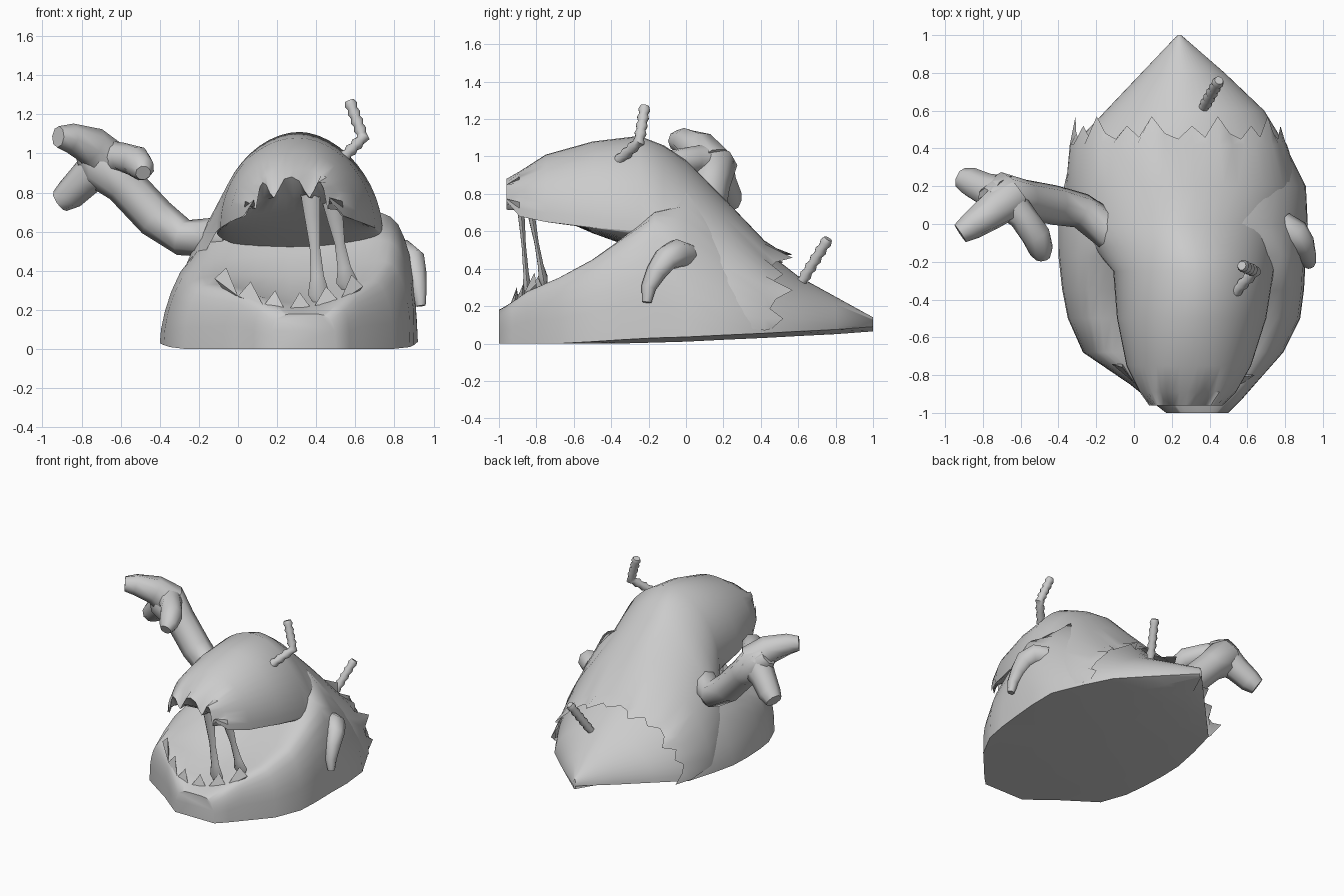
import bpy
import bmesh
from math import sin, cos, pi, radians
from mathutils import Vector

cube = bpy.data.objects.get("Cube")
if cube:
    bpy.data.objects.remove(cube, do_unlink=True)

clay = bpy.data.materials.new("clay_grey")
clay.use_nodes = True
clay.diffuse_color = (0.6, 0.6, 0.6, 1)
clay.node_tree.nodes["Principled BSDF"].inputs["Base Color"].default_value = clay.diffuse_color


def finish(name, bm, angle=50):
    """Turn a bmesh into a smooth shaded object."""
    bmesh.ops.recalc_face_normals(bm, faces=bm.faces)
    mesh = bpy.data.meshes.new(name)
    bm.to_mesh(mesh)
    bm.free()
    mesh.materials.append(clay)
    obj = bpy.data.objects.new(name, mesh)
    bpy.context.collection.objects.link(obj)
    bpy.ops.object.select_all(action='DESELECT')
    bpy.context.view_layer.objects.active = obj
    obj.select_set(True)
    bpy.ops.object.shade_smooth_by_angle(angle=radians(angle))


def loft(bm, rings, closed, caps):
    """Join neighbouring rows of points with quads."""
    rows = [[bm.verts.new(point) for point in ring] for ring in rings]
    count = len(rows[0])
    for row, following in zip(rows, rows[1:]):
        for i in range(count if closed else count - 1):
            j = (i + 1) % count
            bm.faces.new((row[i], row[j], following[j], following[i]))
    if caps:
        bm.faces.new(rows[0])
        bm.faces.new(rows[-1][::-1])


def arch(y, left, right, low, top, dip, left_power, right_power, steps=24):
    """Arched cross section; dip hollows its middle into a bowl."""
    points = []
    middle, half = (left + right) / 2, (right - left) / 2
    for i in range(steps + 1):
        t = pi * i / steps
        power = left_power if i < steps / 2 else right_power
        side = abs(cos(t)) ** power
        height = max(sin(t), 0) ** power
        x = middle - half * side * (1 if cos(t) > 0 else -1)
        hollow = dip * max(0, 1 - (side / 0.85) ** 2)
        points.append(Vector((x, y, low + (top - low) * height - hollow)))
    return points


def keel(ring):
    """Two floor points that let the underside sag a little."""
    left, right = ring[0], ring[-1]
    drop = Vector((0, 0, min(left.z, 0.025)))
    return [right.lerp(left, share) - drop for share in (0.25, 0.75)]


def tube(name, path, radii, sides=8, flat=1.0, angle=50):
    """Round limb through the path points, one radius for each."""
    bm = bmesh.new()
    path = [Vector(p) for p in path]
    rings = []
    for i, (point, radius) in enumerate(zip(path, radii)):
        ahead = path[min(i + 1, len(path) - 1)]
        behind = path[max(i - 1, 0)]
        along = (ahead - behind).normalized()
        across = along.cross(Vector((0, 1, 0))).normalized()
        other = along.cross(across)
        rings.append([point + across * cos(2 * pi * k / sides) * radius
                      + other * sin(2 * pi * k / sides) * radius * flat
                      for k in range(sides)])
    loft(bm, rings, True, True)
    finish(name, bm, angle)


def straw(name, path, ribs):
    """Ribbed drinking straw along straight legs."""
    points = []
    for start, end in zip(path, path[1:]):
        a, b = Vector(start), Vector(end)
        points += [a.lerp(b, i / ribs) for i in range(ribs)]
    points.append(Vector(path[-1]))
    tube(name, points, [0.033 if i % 2 else 0.024 for i in range(len(points))], 10, angle=60)


# Body: open jaw bowl in front, dome in the middle, pointed tail behind
body_sections = (
    (-1, .17, .5, 0, .18, 0, .5, .5),
    (-.93, .08, .57, 0, .25, .04, .5, .5),
    (-.85, -.02, .64, 0, .33, .1, .5, .5),
    (-.68, -.27, .79, 0, .45, .17, .7, .6),
    (-.5, -.35, .88, .01, .59, .22, .95, .65),
    (-.35, -.38, .9, .02, .72, .24, 1.05, .65),
    (-.17, -.4, .91, .03, .87, .2, 1.2, .65),
    (0, -.4, .92, .035, .92, 0, 1.35, 1.0),
    (.2, -.37, .91, .045, .74, 0, 1.3, 1.1),
    (.42, -.32, .8, .055, .5, 0, 1.1, 1.1),
    (.6, -.15, .69, .065, .36, 0, 1.1, 1.1),
    (.8, .04, .48, .075, .25, 0, 1.1, 1.1),
    (1, .23, .25, .09, .14, 0, 1, 1),
)
rings = [arch(*section) for section in body_sections]
bm = bmesh.new()
loft(bm, [ring + keel(ring) for ring in rings], True, True)
finish("body", bm)

# Hood: mouth roof coming forward to the lip, then back over the top into a torn cape
roof_sections = (
    (-.25, -.11, .74, .6, .5, 0, 1, 1),
    (-.5, -.09, .7, .62, .59, 0, 1, 1),
    (-.75, -.04, .62, .65, .7, 0, 1, 1),
    (-.88, .04, .53, .68, .78, 0, .9, .9),
)
hood_sections = (
    (-.96, .08, .47, .72, .84, 0, .8, .8),
    (-.89, .03, .54, .68, .92, 0, .85, .85),
    (-.75, -.04, .62, .65, 1.01, 0, .95, .95),
    (-.5, -.09, .7, .62, 1.08, 0, 1, 1.05),
    (-.25, -.11, .74, .6, 1.11, 0, 1.05, 1.1),
    (-.12, -.22, .76, .4, 1.06, 0, 1.25, 1.05),
    (0, -.34, .82, .15, .98, 0, 1.3, 1.05),
    (.2, -.36, .88, .1, .78, 0, 1.25, 1.1),
    (.42, -.34, .81, .07, .55, 0, 1, 1),
    (.48, -.31, .78, .08, .49, 0, 1, 1),
)
rings = [arch(*section) for section in roof_sections + hood_sections]
for i, point in enumerate(rings[len(roof_sections)]):
    point.z += (0.04, 0.02, -0.03, -0.06, -0.02, 0.03)[i % 6]
for i, point in enumerate(rings[-1]):
    point.y += (0.09, 0.0, -0.03, 0.04, -0.02)[i % 5]
bm = bmesh.new()
loft(bm, rings, False, False)
finish("hood", bm)

# Torn lower lip standing up from the jaw rim
lip = ((-.12, -.74, .36), (0, -.84, .27), (.13, -.92, .22), (.25, -.95, .18),
       (.38, -.92, .2), (.52, -.88, .24), (.64, -.8, .32))
bm = bmesh.new()
for start, end in zip(lip, lip[1:]):
    a, b = Vector(start), Vector(end)
    tip = (a + b) / 2 + Vector((0, 0.03, 0.1))
    inner = (a + b) / 2 + Vector((0, 0.05, -0.03))
    bmesh.ops.convex_hull(bm, input=[bm.verts.new(p) for p in (a, b, tip, inner)])
finish("lower_lip", bm, 30)

# Slime strands across the mouth
for name, x, y, top, bottom, lean in (("front_strand", .37, -.89, .8, .19, .05),
                                      ("side_strand", .48, -.84, .76, .27, .09)):
    tube(name, [(x + lean * t, y + lean * t, top + (bottom - top) * t)
                for t in (0, .2, .45, .7, .85, 1)],
         (.05, .04, .026, .034, .055, .004), 6, 0.5)

# Big raised arm with three stubby fingers
tube("raised_arm", ((-.02, -.12, .56), (-.14, -.03, .57), (-.28, .07, .57), (-.42, .1, .67),
                    (-.58, .13, .84), (-.7, .14, .95), (-.78, .12, 1.02)),
     (.1, .1, .095, .105, .105, .135, .07))
tube("upper_finger", ((-.66, .14, .95), (-.75, .07, 1.04), (-.86, -.01, 1.08), (-.92, -.05, 1.085)),
     (.12, .1, .075, .055))
tube("lower_finger", ((-.68, .14, .95), (-.78, .18, .87), (-.86, .22, .79), (-.91, .24, .755)),
     (.12, .09, .08, .06))
tube("thumb", ((-.68, .13, .97), (-.59, .04, .98), (-.52, -.06, .96), (-.49, -.14, .92), (-.485, -.18, .9)),
     (.1, .075, .08, .065, .04))

# Small drooping arm on the other side
tube("small_arm", ((.78, .0, .47), (.85, -.05, .48), (.89, -.11, .45), (.91, -.16, .38),
                   (.925, -.2, .3), (.935, -.21, .22)),
     (.07, .08, .07, .055, .04, .025))

# Straws stuck in the hood and the tail
straw("bent_straw", ((.5, -.4, .94), (.64, -.25, 1.08), (.57, -.22, 1.27)), 9)
straw("tail_straw", ((.36, .6, .3), (.45, .76, .56)), 12)
